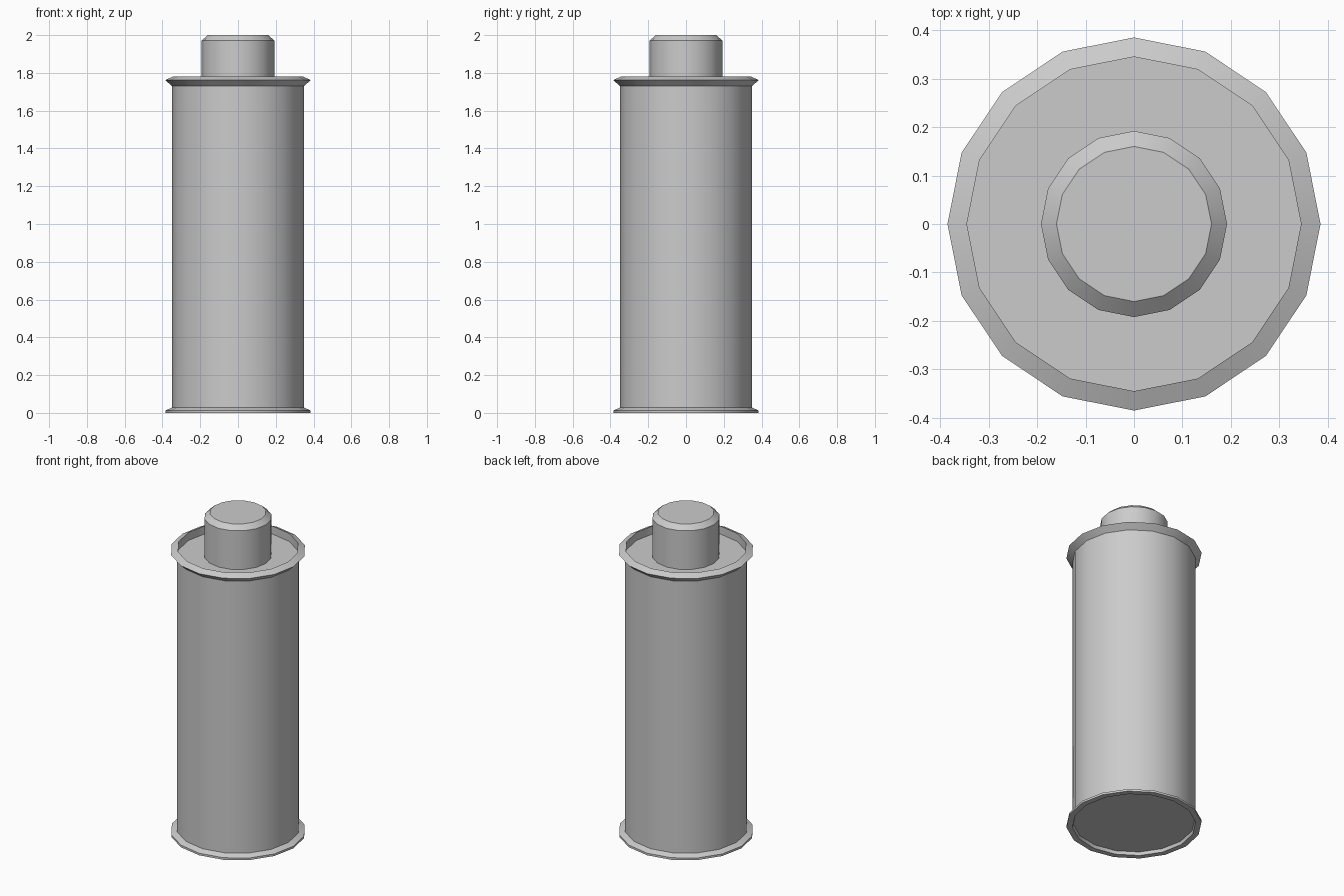
import bpy, bmesh, math

if "Cube" in bpy.data.objects:
    bpy.data.objects.remove(bpy.data.objects["Cube"])

SIDES = 16


def lathe(name, profile, cap_start=True):
    """Spin an (r, z) profile, bottom to top, around the z axis."""
    bm = bmesh.new()
    rings = []
    for r, z in profile:
        rings.append([bm.verts.new((r * math.cos(2 * math.pi * i / SIDES),
                                    r * math.sin(2 * math.pi * i / SIDES), z))
                      for i in range(SIDES)])
    for a, b in zip(rings, rings[1:]):
        for i in range(SIDES):
            j = (i + 1) % SIDES
            bm.faces.new((a[i], a[j], b[j], b[i]))
    if cap_start:
        bm.faces.new(rings[0][::-1])
    bm.faces.new(rings[-1])
    mesh = bpy.data.meshes.new(name)
    bm.to_mesh(mesh)
    bm.free()
    obj = bpy.data.objects.new(name, mesh)
    bpy.context.collection.objects.link(obj)
    bpy.ops.object.select_all(action='DESELECT')
    obj.select_set(True)
    bpy.context.view_layer.objects.active = obj
    bpy.ops.object.shade_smooth_by_angle(angle=math.radians(30))
    return obj


# Canister: recessed base, bottom lip, body, flared top rim, recessed lid
lathe("canister", [
    (0.345, 0.02), (0.350, 0.0), (0.384, 0.0), (0.384, 0.013), (0.35, 0.028),
    (0.35, 1.73), (0.385, 1.762), (0.345, 1.78), (0.345, 1.73),
])

# Chamfered cap standing on the lid
lathe("cap", [(0.192, 1.73), (0.192, 1.972), (0.16, 2.0)], cap_start=False)
